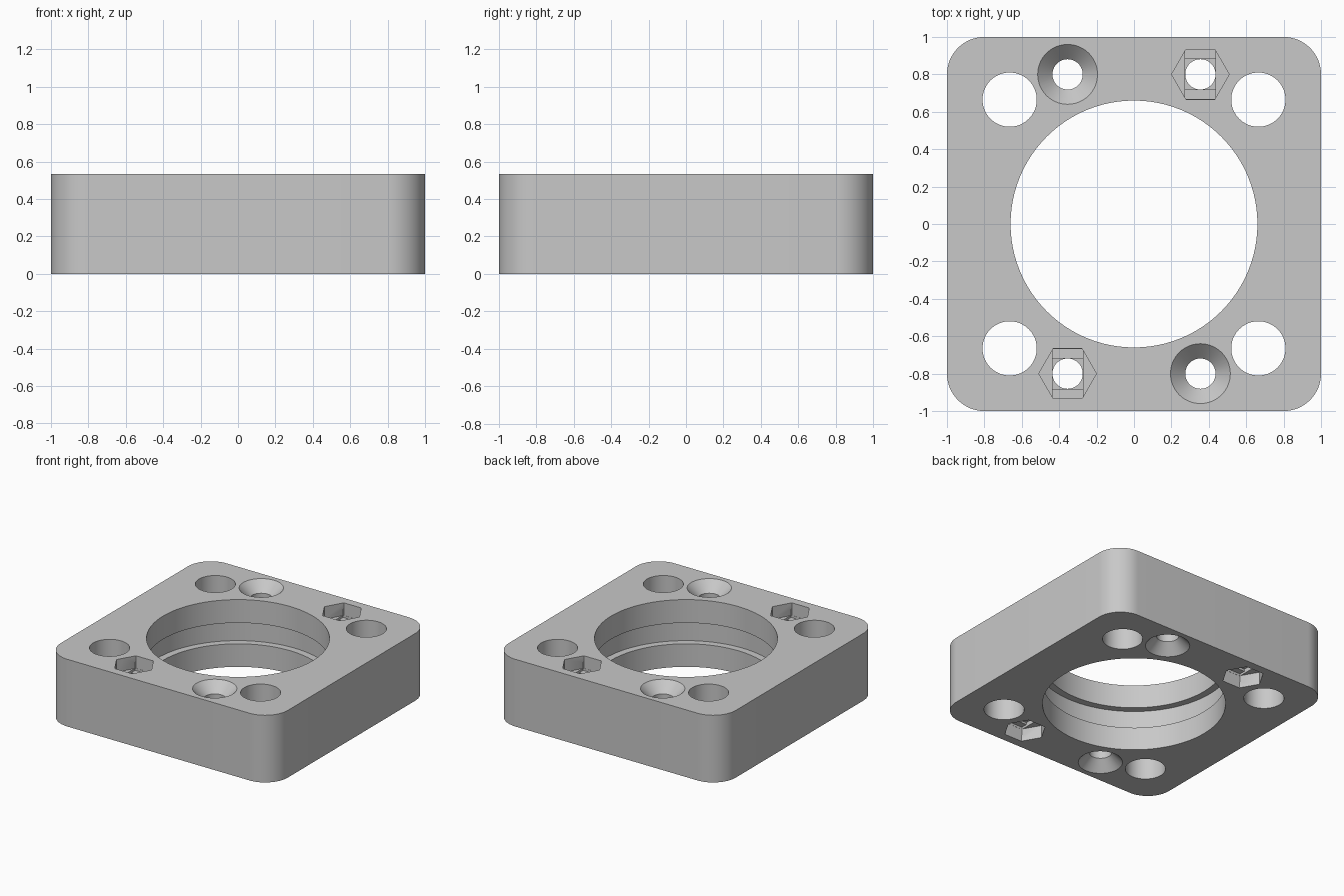
import bpy, bmesh, math
from mathutils import Matrix

old = bpy.data.objects.get("Cube")
if old:
    bpy.data.objects.remove(old, do_unlink=True)

H = 0.535          # block height
BOLT_R = 0.081     # small bolt hole radius

grey = bpy.data.materials.new("plain grey")
grey.use_nodes = True
grey.diffuse_color = (0.58, 0.58, 0.58, 1)
grey.node_tree.nodes["Principled BSDF"].inputs["Base Color"].default_value = (0.58, 0.58, 0.58, 1)


def make_object(name, bm):
    bmesh.ops.recalc_face_normals(bm, faces=bm.faces)
    mesh = bpy.data.meshes.new(name)
    bm.to_mesh(mesh)
    bm.free()
    mesh.materials.append(grey)
    obj = bpy.data.objects.new(name, mesh)
    bpy.context.collection.objects.link(obj)
    return obj


def lathe(name, profile, x=0, y=0, sides=64):
    """Closed solid turned around a vertical axis from (radius, z) points."""
    bm = bmesh.new()
    rings = []
    for r, z in profile:
        rings.append([bm.verts.new((x + r * math.cos(math.tau * i / sides),
                                    y + r * math.sin(math.tau * i / sides), z))
                      for i in range(sides)])
    for a, b in zip(rings, rings[1:]):
        for i in range(sides):
            j = (i + 1) % sides
            bm.faces.new((a[i], a[j], b[j], b[i]))
    bm.faces.new(rings[0])
    bm.faces.new(rings[-1])
    return make_object(name, bm)


def box(name, x, y, z0, z1, half_x, half_y):
    bm = bmesh.new()
    place = Matrix.Translation((x, y, (z0 + z1) / 2)) @ Matrix.Diagonal(
        (2 * half_x, 2 * half_y, z1 - z0, 1))
    bmesh.ops.create_cube(bm, size=1, matrix=place)
    return make_object(name, bm)


# Square block with rounded vertical corners
bm = bmesh.new()
bmesh.ops.create_cube(bm, size=1, matrix=Matrix.Translation((0, 0, H / 2)) @ Matrix.Diagonal((2, 2, H, 1)))
upright = [e for e in bm.edges if abs(e.verts[0].co.z - e.verts[1].co.z) > 0.1]
bmesh.ops.bevel(bm, geom=upright, offset=0.2, segments=16, profile=0.5, affect='EDGES')
block = make_object("mounting_block", bm)

# Central bore with a wider ring groove inside
cutters = [lathe("bore_cutter", [(0.66, -0.1), (0.66, 0.183), (0.715, 0.183),
                                 (0.715, 0.35), (0.66, 0.35), (0.66, H + 0.1)], sides=96)]

# Four large corner holes
for sx in (-1, 1):
    for sy in (-1, 1):
        cutters.append(lathe("corner_hole_cutter", [(0.145, -0.1), (0.145, H + 0.1)],
                             sx * 0.665, sy * 0.665))

# Four bolt holes: countersink on one side, stepped nut pocket on the other
for sx in (-1, 1):
    for sy in (-1, 1):
        x, y = sx * 0.355, sy * 0.8
        nut_on_top = sx == sy

        def level(depth):
            """Height at a depth below the nut side."""
            return H - depth if nut_on_top else depth

        cutters.append(lathe("bolt_hole_cutter",
                             [(BOLT_R, level(-0.1)), (BOLT_R, level(H - 0.08)),
                              (0.16, level(H)), (0.16, level(H + 0.1))], x, y))
        cutters.append(lathe("nut_pocket_cutter", [(0.154, level(-0.1)), (0.154, level(0.1))],
                             x, y, sides=6))
        for name, depth, half_y in (("slot_cutter", 0.117, 0.132), ("square_cutter", 0.134, 0.082)):
            z0, z1 = sorted((level(0.05), level(depth)))
            cutters.append(box(name, x, y, z0, z1, 0.082, half_y))

# Cut everything out of the block
bpy.ops.object.select_all(action='DESELECT')
block.select_set(True)
bpy.context.view_layer.objects.active = block
for cutter in cutters:
    mod = block.modifiers.new("cut", 'BOOLEAN')
    mod.operation = 'DIFFERENCE'
    mod.solver = 'EXACT'
    mod.object = cutter
    bpy.ops.object.modifier_apply(modifier=mod.name)
    bpy.data.objects.remove(cutter, do_unlink=True)

bpy.ops.object.shade_smooth_by_angle(angle=math.radians(30))
